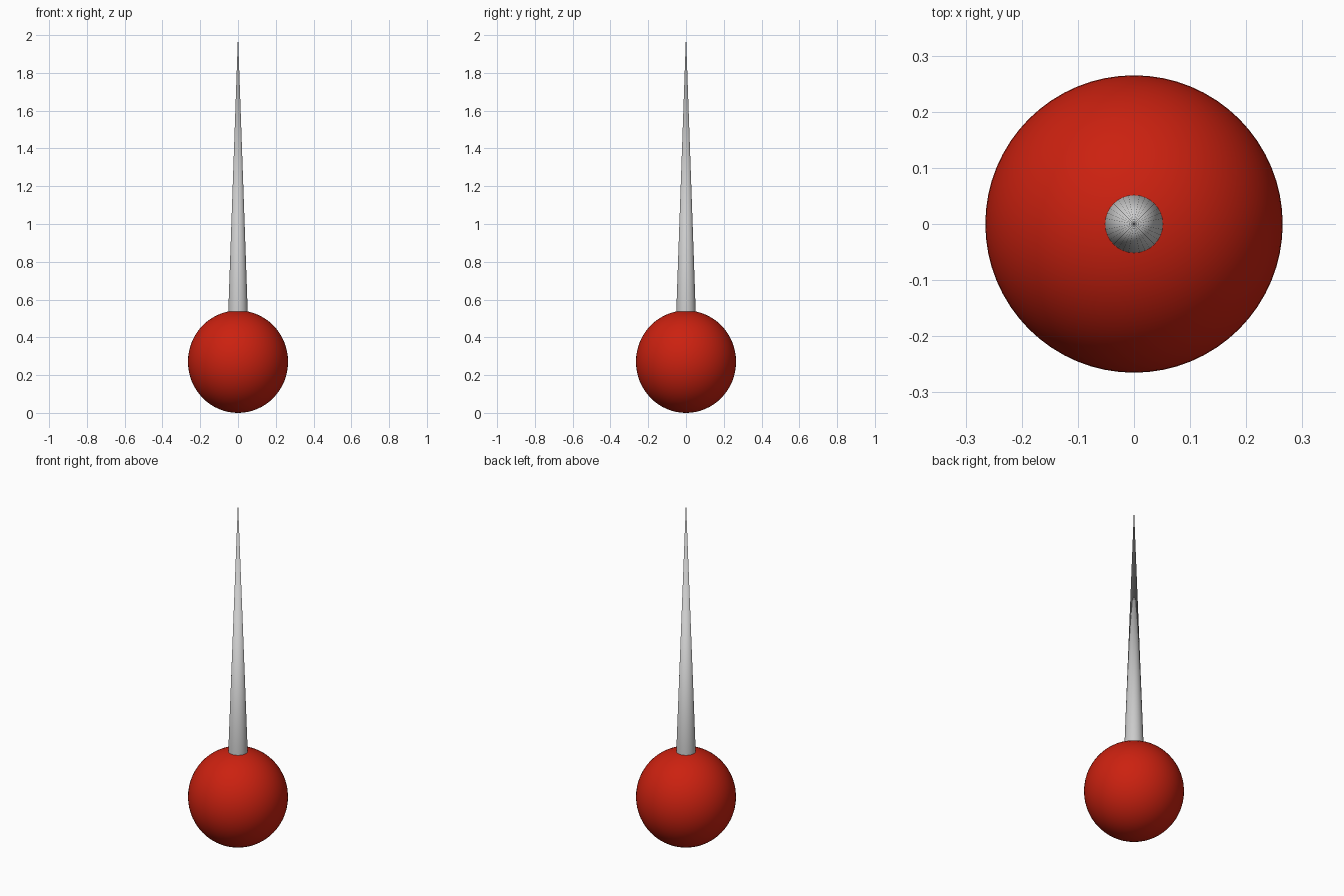
import bpy

if "Cube" in bpy.data.objects:
    bpy.data.objects.remove(bpy.data.objects["Cube"])

# Round red head, very slightly taller than wide
bpy.ops.mesh.primitive_uv_sphere_add(segments=64, ring_count=32, radius=1, location=(0, 0, 0.271))
head = bpy.context.object
head.name = "pin_head"
head.scale = (0.265, 0.265, 0.271)
bpy.ops.object.transform_apply(location=False, rotation=False, scale=True)
bpy.ops.object.shade_smooth()
red = bpy.data.materials.new("red")
red.diffuse_color = (0.6, 0.015, 0.005, 1)
red.use_nodes = True
red.node_tree.nodes["Principled BSDF"].inputs["Base Color"].default_value = red.diffuse_color
head.data.materials.append(red)

# Tapered needle, its base sunk just into the head
base, tip = 0.52, 2.0
bpy.ops.mesh.primitive_cone_add(vertices=32, radius1=0.052, radius2=0, depth=tip - base,
                                location=(0, 0, (base + tip) / 2))
needle = bpy.context.object
needle.name = "needle"
bpy.ops.object.shade_smooth_by_angle()
